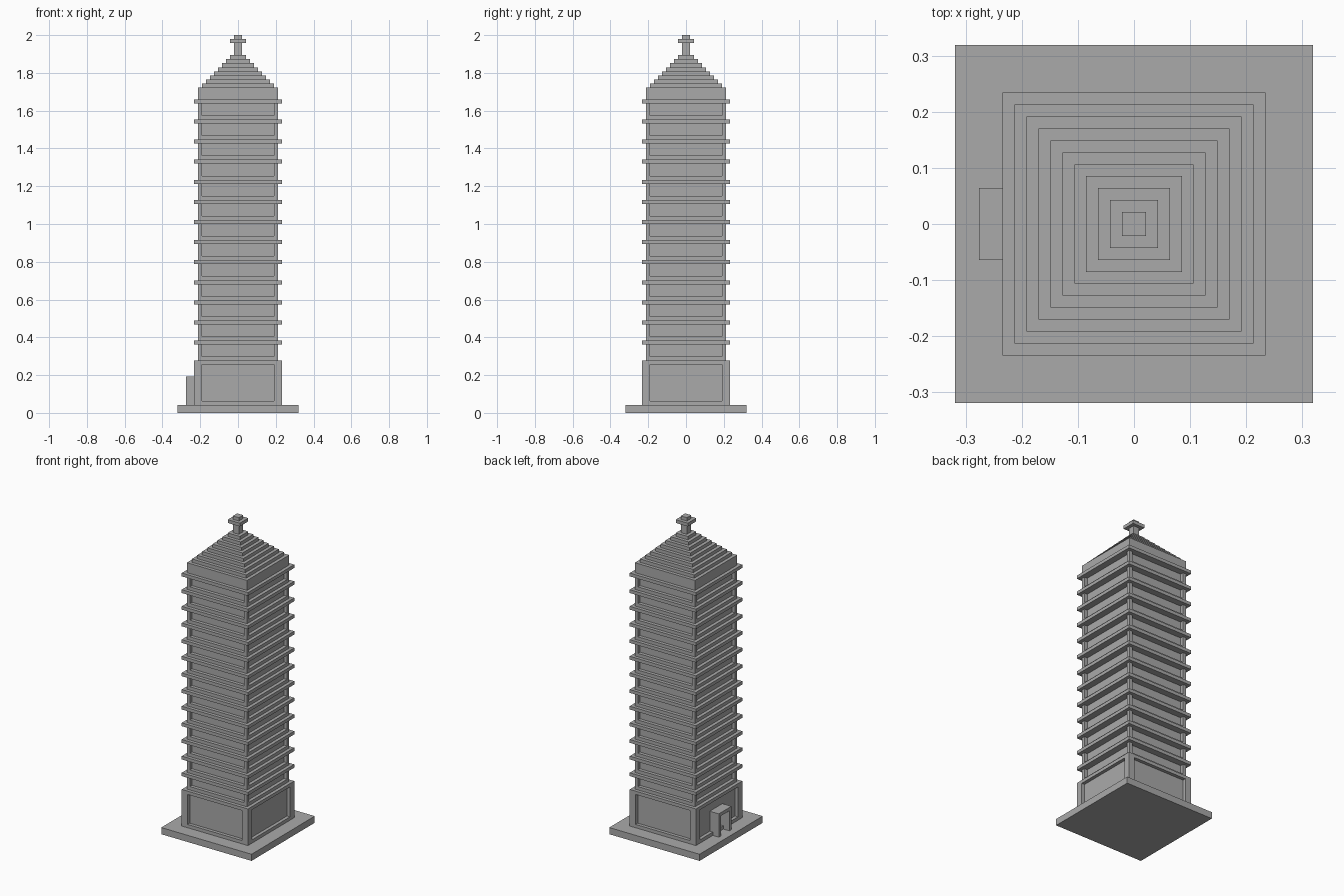
import bpy
import bmesh
from mathutils import Matrix, Vector

U = 2 / 94  # one building block

cube = bpy.data.objects.get("Cube")
if cube:
    bpy.data.objects.remove(cube, do_unlink=True)

stone = bpy.data.materials.new("grey_stone")
stone.use_nodes = True
GREY = (0.4, 0.4, 0.4, 1)
stone.diffuse_color = GREY
stone.node_tree.nodes["Principled BSDF"].inputs["Base Color"].default_value = GREY


def box(bm, low, high):
    """Add a box between two corners given in blocks."""
    low, high = Vector(low) * U, Vector(high) * U
    bmesh.ops.create_cube(bm, size=1, matrix=Matrix.LocRotScale(
        (low + high) / 2, None, high - low))


def slab(bm, half, z0, z1):
    """Add a centred square slab."""
    box(bm, (-half, -half, z0), (half, half, z1))


def posts(bm, inner, outer, z0, z1):
    """Add four square corner posts."""
    mid, size = (inner + outer) / 2, (outer - inner) / 2
    for sx in (-1, 1):
        for sy in (-1, 1):
            x, y = sx * mid, sy * mid
            box(bm, (x - size, y - size, z0), (x + size, y + size, z1))


def finish(bm, name):
    mesh = bpy.data.meshes.new(name)
    bm.to_mesh(mesh)
    bm.free()
    mesh.materials.append(stone)
    obj = bpy.data.objects.new(name, mesh)
    bpy.context.collection.objects.link(obj)
    return obj


# Plinth
bm = bmesh.new()
slab(bm, 15, 0, 2)
finish(bm, "plinth")

# Ground storey with a recessed panel on each side
bm = bmesh.new()
slab(bm, 11, 2, 3)
slab(bm, 10, 3, 12)
posts(bm, 9, 11, 3, 12)
slab(bm, 11, 12, 13)
finish(bm, "ground_storey")

# Door porch: two jambs and a lintel
bm = bmesh.new()
for y in (-3, 2):
    box(bm, (-13, y, 2), (-10, y + 1, 8))
box(bm, (-13, -3, 8), (-10, 3, 9))
finish(bm, "door_porch")

# Repeated upper storeys: sill, recessed wall, corner posts and ledge
for storey in range(13):
    z = 13 + 5 * storey
    bm = bmesh.new()
    slab(bm, 10, z, z + 1)
    slab(bm, 9, z + 1, z + 4)
    posts(bm, 9, 10, z + 1, z + 4)
    slab(bm, 11, z + 4, z + 5)
    finish(bm, f"storey_{storey + 1}")

# Stepped roof
bm = bmesh.new()
slab(bm, 10, 78, 81)
for step in range(8):
    slab(bm, 9 - step, 81 + step, 82 + step)
finish(bm, "stepped_roof")

# Finial with a collar
bm = bmesh.new()
slab(bm, 1, 89, 92)
slab(bm, 2, 92, 93)
slab(bm, 1, 93, 94)
finish(bm, "finial")
